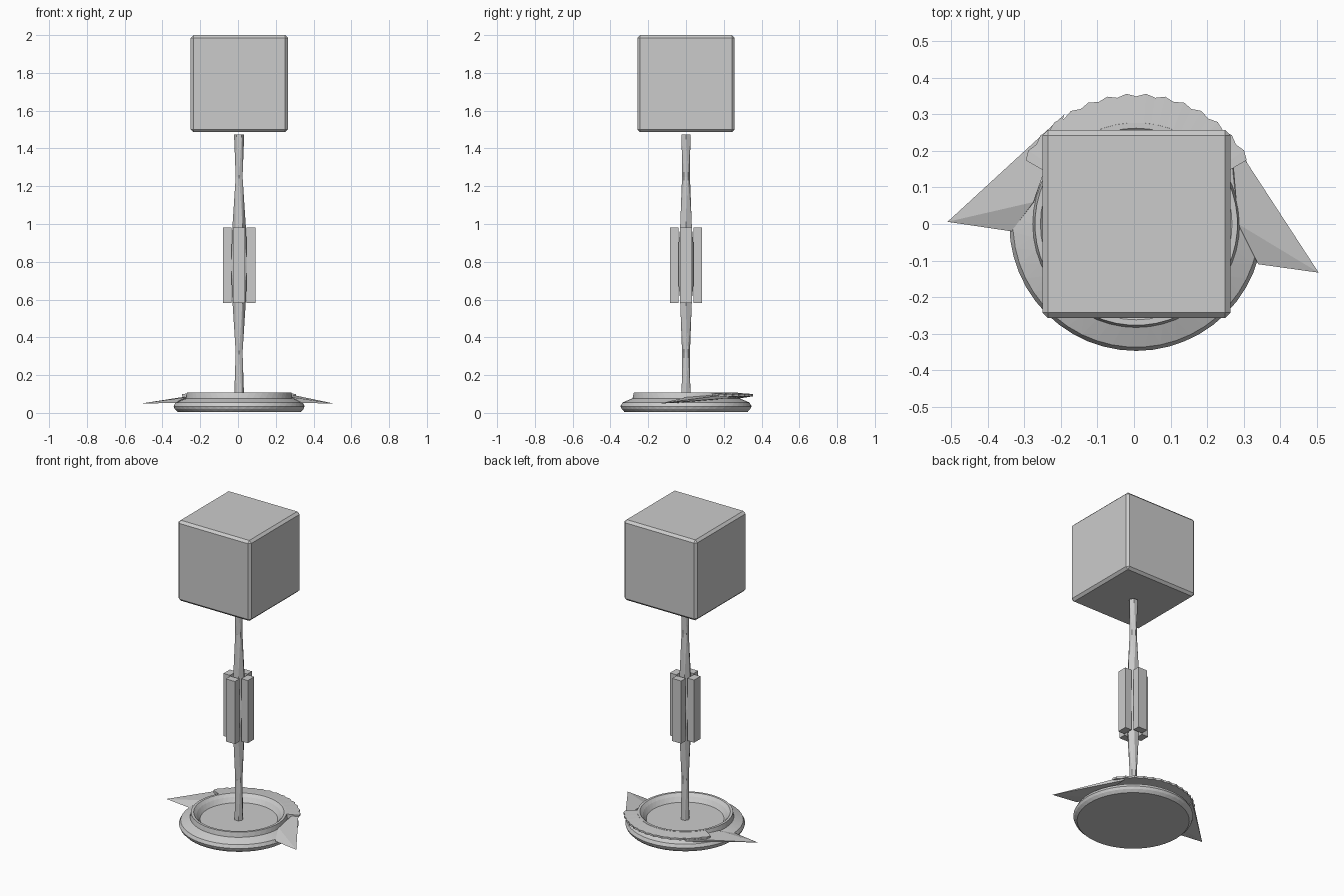
import bpy, bmesh
from math import sin, cos, pi, radians

if "Cube" in bpy.data.objects:
    bpy.data.objects.remove(bpy.data.objects["Cube"])

CX = 0.006  # shared axis of lamp


def make(name, verts, faces):
    me = bpy.data.meshes.new(name)
    me.from_pydata(verts, [], faces)
    bm = bmesh.new()
    bm.from_mesh(me)
    bmesh.ops.recalc_face_normals(bm, faces=bm.faces)
    bm.to_mesh(me)
    bm.free()
    ob = bpy.data.objects.new(name, me)
    bpy.context.collection.objects.link(ob)
    return ob


def lathe(name, profile, n):
    """Faceted turning; every ring is twisted half a step against the last."""
    verts, faces = [], []
    for k, (r, z) in enumerate(profile):
        for i in range(n):
            a = 2 * pi * (i + 0.5 * (k % 2)) / n
            verts.append((CX + r * cos(a), r * sin(a), z))
    for k in range(len(profile) - 1):
        lo, hi = k * n, (k + 1) * n
        for i in range(n):
            j = (i + 1) % n
            if k % 2 == 0:
                faces += [(lo + i, lo + j, hi + i), (hi + i, lo + j, hi + j)]
            else:
                faces += [(lo + i, hi + j, hi + i), (lo + i, lo + j, hi + j)]
    faces.append(tuple(range(n))[::-1])
    faces.append(tuple(range((len(profile) - 1) * n, len(profile) * n)))
    return make(name, verts, faces)


def box(name, loc, size, bevel=0):
    bpy.ops.mesh.primitive_cube_add(size=1, location=loc)
    ob = bpy.context.object
    ob.name = name
    ob.scale = size
    bpy.ops.object.transform_apply(location=False, rotation=False, scale=True)
    if bevel:
        m = ob.modifiers.new("bevel", 'BEVEL')
        m.width, m.segments = bevel, 1
    return ob


# Cube shade
box("shade", (0.007, 0, 1.743), (0.515, 0.515, 0.514), 0.015)

# Slender stem, swelling in the middle
lathe("stem", [(0.027, 0.06), (0.021, 0.32), (0.036, 0.6), (0.05, 0.78),
               (0.036, 0.98), (0.021, 1.25), (0.027, 1.475)], 6)

# Four grip panels around the swelling
for i, (dx, dy) in enumerate([(1, 0), (0, 1), (-1, 0), (0, -1)]):
    box(f"grip_panel_{i}", (CX + 0.063 * dx, 0.063 * dy, 0.782),
        (0.046 if dx else 0.064, 0.046 if dy else 0.064, 0.4))

# Dished base with raised rim
lathe("base", [(0.325, 0.004), (0.341, 0.02), (0.347, 0.035), (0.337, 0.055),
               (0.283, 0.077), (0.277, 0.107), (0.262, 0.107),
               (0.245, 0.09), (0.225, 0.062)], 48)

# Overhanging crescent at the back of the rim
verts, faces, n = [], [], 29
for i in range(n):
    a = radians(30 + 120 * i / (n - 1))
    ro = 0.357 if i % 2 else 0.349
    for r, z in ((0.272, 0.106), (ro, 0.1), (ro, 0.088), (0.272, 0.075)):
        verts.append((CX + r * cos(a), r * sin(a), z))
for i in range(n - 1):
    for k in range(4):
        a, b = 4 * i + k, 4 * i + (k + 1) % 4
        faces.append((a, b, b + 4, a + 4))
faces += [(0, 1, 2, 3), tuple(4 * (n - 1) + k for k in (3, 2, 1, 0))]
make("rim_crescent", verts, faces)

# Pointed side fins
fin_faces = [(0, 1, 2), (0, 2, 3), (0, 3, 4), (0, 4, 5), (0, 5, 1),
             (1, 5, 4, 2), (2, 4, 3)]
make("right_fin", [(0.505, -0.133, 0.05), (0.34, -0.11, 0.052), (0.285, 0.0, 0.083),
                   (0.265, 0.235, 0.1), (0.265, 0.225, 0.078), (0.28, 0.0, 0.055)],
     fin_faces)
make("left_fin", [(-0.51, 0.006, 0.05), (-0.335, -0.02, 0.052), (-0.275, 0.06, 0.083),
                  (-0.19, 0.3, 0.1), (-0.2, 0.285, 0.078), (-0.27, 0.06, 0.055)],
     fin_faces)
